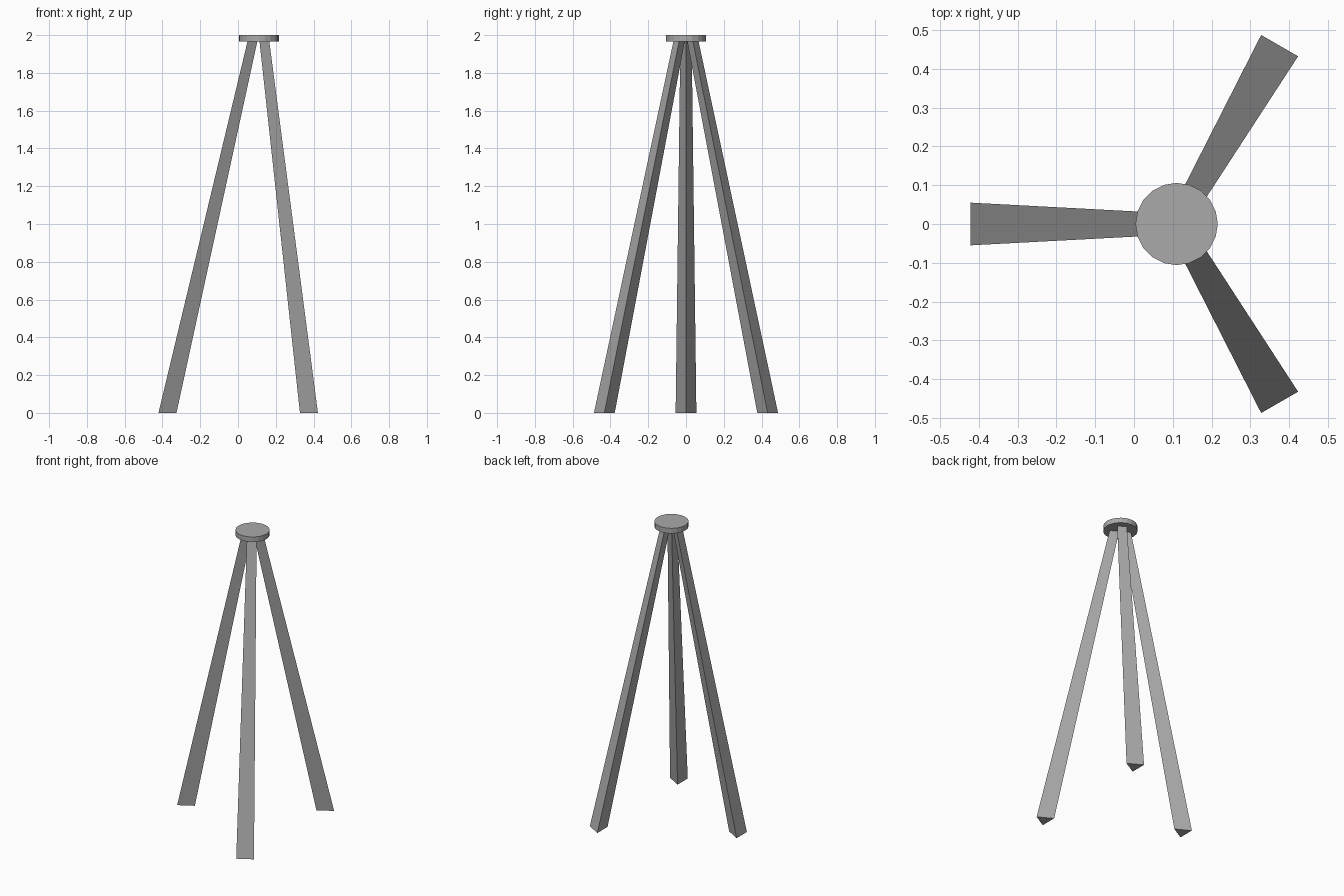
import bpy, bmesh, math
from mathutils import Vector, Matrix

cube = bpy.data.objects.get("Cube")
if cube:
    bpy.data.objects.remove(cube, do_unlink=True)

AXIS_X = 0.11      # vertical axis where the legs meet
PLATE_BOTTOM = 1.965
TOP = 2.0

grey = bpy.data.materials.new("mid grey")
grey.use_nodes = True
colour = (0.4, 0.4, 0.4, 1)
grey.diffuse_color = colour
grey.node_tree.nodes["Principled BSDF"].inputs["Base Color"].default_value = colour


def add_object(name, bm):
    bmesh.ops.recalc_face_normals(bm, faces=bm.faces)
    mesh = bpy.data.meshes.new(name)
    bm.to_mesh(mesh)
    bm.free()
    mesh.materials.append(grey)
    obj = bpy.data.objects.new(name, mesh)
    obj.location.x = AXIS_X
    bpy.context.collection.objects.link(obj)


def triangle(bm, outer, side, z, turn):
    """Equilateral section with its flat side outward and a corner inward."""
    inner = outer - side * math.sqrt(3) / 2
    corners = [(outer, -side / 2), (outer, side / 2), (inner, 0)]
    return [bm.verts.new(turn @ Vector((x, y, z))) for x, y in corners]


def leg(name, degrees):
    """Tapered three-sided leg, cut level at the floor and under the plate."""
    bm = bmesh.new()
    turn = Matrix.Rotation(math.radians(degrees), 3, 'Z')
    foot = triangle(bm, 0.531, 0.11, 0, turn)
    head = triangle(bm, 0.06, 0.06, PLATE_BOTTOM, turn)
    bm.faces.new(foot)
    bm.faces.new(head)
    for i in range(3):
        j = (i + 1) % 3
        bm.faces.new((foot[i], foot[j], head[j], head[i]))
    add_object(name, bm)


# Three splayed legs
for name, degrees in (("right_leg", 180), ("back_left_leg", 60), ("front_left_leg", -60)):
    leg(name, degrees)

# Round top plate
bm = bmesh.new()
bmesh.ops.create_cone(bm, cap_ends=True, segments=20, radius1=0.106, radius2=0.106,
                      depth=TOP - PLATE_BOTTOM,
                      matrix=Matrix.Translation((0, 0, (TOP + PLATE_BOTTOM) / 2)))
add_object("top_plate", bm)
